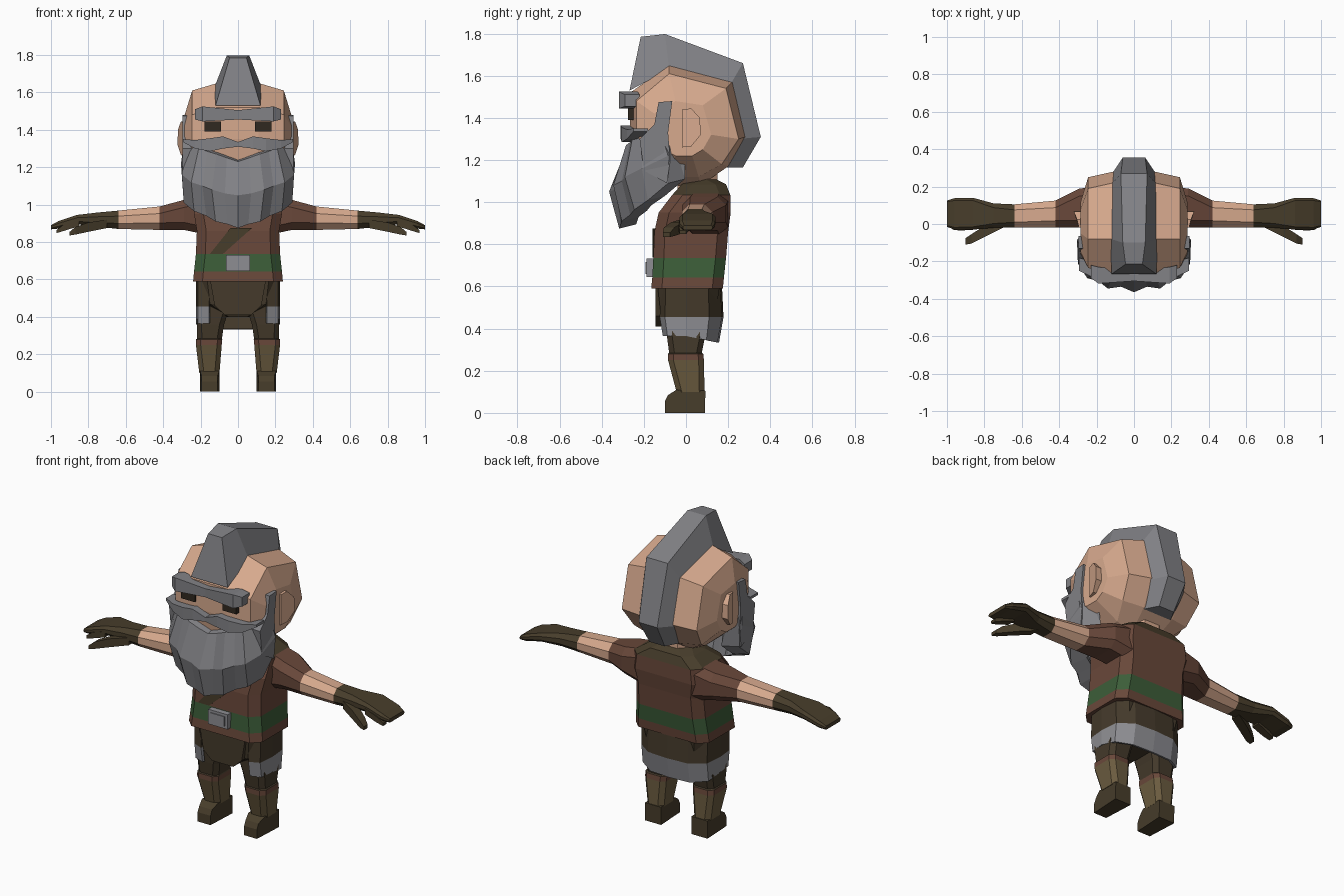
import bpy, bmesh

if "Cube" in bpy.data.objects:
    bpy.data.objects.remove(bpy.data.objects["Cube"])

def mat(name, r, g, b):
    m = bpy.data.materials.new(name)
    m.diffuse_color = (r, g, b, 1)
    m.use_nodes = True
    m.node_tree.nodes["Principled BSDF"].inputs["Base Color"].default_value = m.diffuse_color
    return m

skin = mat("skin", .68, .40, .27)
grey = mat("grey_hair", .22, .22, .235)
steel = mat("steel", .27, .27, .29)
brown = mat("tunic_brown", .14, .064, .042)
green = mat("belt_green", .045, .11, .04)
leather = mat("dark_leather", .064, .047, .024)
cloth = mat("dark_cloth", .058, .042, .024)
boot = mat("boot_tan", .145, .105, .05)
black = mat("eye_dark", .03, .022, .014)

def finish(name, bm, mats, rule=None, mirror=False):
    bmesh.ops.recalc_face_normals(bm, faces=bm.faces)
    if rule:
        for f in bm.faces:
            f.material_index = rule(f.calc_center_median())
    me = bpy.data.meshes.new(name)
    bm.to_mesh(me)
    bm.free()
    for m in mats:
        me.materials.append(m)
    ob = bpy.data.objects.new(name, me)
    bpy.context.collection.objects.link(ob)
    if mirror:
        md = ob.modifiers.new("mirror", 'MIRROR')
        md.use_mirror_merge = False
    return ob

def loft(name, rings, mats, rule=None, mirror=False, caps=True):
    """Skin equal-length point rings into a closed tube."""
    bm = bmesh.new()
    vs = [[bm.verts.new(p) for p in r] for r in rings]
    n = len(vs[0])
    for a, b in zip(vs, vs[1:]):
        for i in range(n):
            j = (i + 1) % n
            bm.faces.new((a[i], a[j], b[j], b[i]))
    if caps:
        bm.faces.new(vs[0])
        bm.faces.new(vs[-1])
    return finish(name, bm, mats, rule, mirror)

def rect(a0, a1, b0, b1, c=0):
    """Rectangle, with chamfered corners when c > 0."""
    if c == 0:
        return [(a0, b0), (a1, b0), (a1, b1), (a0, b1)]
    return [(a0 + c, b0), (a1 - c, b0), (a1, b0 + c), (a1, b1 - c),
            (a1 - c, b1), (a0 + c, b1), (a0, b1 - c), (a0, b0 + c)]

def at_x(x, pts):
    return [(x, u, v) for u, v in pts]

def at_z(z, pts):
    return [(u, v, z) for u, v in pts]

def prism_x(name, pts, x0, x1, m, mirror=True):
    return loft(name, [at_x(x0, pts), at_x(x1, pts)], [m], mirror=mirror)

def prism_y(name, pts, y0, y1, m, mirror=False):
    return loft(name, [[(u, y, v) for u, v in pts] for y in (y0, y1)], [m], mirror=mirror)

# head: side profiles lofted across the width
mid = [(-.265, 1.52), (-.08, 1.65), (.22, 1.57), (.28, 1.31), (.2, 1.17),
       (.07, 1.08), (-.09, 1.08), (-.24, 1.18), (-.265, 1.35)]
side = [(-.235, 1.48), (-.08, 1.61), (.19, 1.54), (.25, 1.30), (.17, 1.18),
        (.06, 1.12), (-.08, 1.12), (-.2, 1.22), (-.235, 1.35)]
temple = [(-.15, 1.42), (-.05, 1.48), (.08, 1.46), (.12, 1.32), (.08, 1.25),
          (.03, 1.22), (-.05, 1.22), (-.13, 1.26), (-.16, 1.35)]

def head_ring(x, pts):
    return [(x * (.68 if v < 1.15 else .9 if v < 1.2 else 1), u, v) for u, v in pts]

loft("head", [head_ring(x, p) for x, p in
              ((-.285, temple), (-.245, side), (-.11, mid),
               (.11, mid), (.245, side), (.285, temple))], [skin])

# ears, flared toward the back
ear = [(-.02, 1.44), (.025, 1.445), (.066, 1.40), (.07, 1.32), (.025, 1.265), (-.02, 1.26)]
loft("ear", [at_x(.25, ear), [(.295 + max(u, 0) * .4, u, v) for u, v in ear]], [skin], mirror=True)

# crest of hair: (outer y, z, half width), (inner y, z, half width)
crest = [((-.215, 1.785, .045), (-.268, 1.53, .12)), ((-.1, 1.798, .06), (-.08, 1.63, .125)),
         ((.27, 1.66, .07), (.2, 1.54, .13)), ((.355, 1.31, .06), (.25, 1.30, .13)),
         ((.27, 1.165, .05), (.18, 1.165, .10))]
loft("hair_crest", [[(-b[2], b[0], b[1]), (-a[2], a[0], a[1]), (a[2], a[0], a[1]), (b[2], b[0], b[1])]
                    for a, b in crest], [grey])

# eyes
prism_y("eye", rect(.09, .18, 1.39, 1.445), -.275, -.22, black, True)

# brow and moustache: x, y0, y1, z0, z1
def bar(name, half):
    full = [(-s[0],) + s[1:] for s in reversed(half) if s[0] > 0] + half
    loft(name, [at_x(s[0], rect(*s[1:])) for s in full], [grey])

bar("brow", [(0, -.305, -.25, 1.455, 1.505), (.19, -.318, -.23, 1.445, 1.525),
             (.23, -.29, -.22, 1.455, 1.51)])
bar("moustache", [(0, -.305, -.24, 1.31, 1.335), (.08, -.31, -.24, 1.30, 1.365),
                  (.15, -.305, -.23, 1.285, 1.355), (.23, -.28, -.20, 1.30, 1.345),
                  (.295, -.25, -.18, 1.335, 1.35)])

# beard: pleated columns of top, middle and bottom points
cols = [((0, -.28, 1.23), (0, -.365, 1.05), (0, -.317, .875)),
        ((.06, -.285, 1.25), (.07, -.335, 1.06), (.055, -.31, .895)),
        ((.115, -.285, 1.27), (.14, -.345, 1.08), (.12, -.305, .91)),
        ((.165, -.265, 1.285), (.19, -.305, 1.10), (.17, -.265, .94)),
        ((.21, -.255, 1.30), (.25, -.29, 1.12), (.235, -.245, .965)),
        ((.26, -.20, 1.32), (.30, -.21, 1.16), (.29, -.18, 1.01)),
        ((.285, -.13, 1.36), (.305, -.085, 1.22), (.285, -.085, 1.09))]
cols = [tuple((-x, y, z) for x, y, z in c) for c in cols[:0:-1]] + cols
loft("beard", [list(c) + [(x * .8, y + .08, z + .02) for x, y, z in reversed(c)] for c in cols], [grey])
prism_x("sideburn", [(-.13, 1.475), (-.065, 1.48), (-.085, 1.33), (-.075, 1.2), (-.09, 1.09),
                     (-.2, 1.15), (-.22, 1.30), (-.15, 1.37)], .24, .298, grey)

# neck
loft("neck", [at_z(z, rect(-.1, .1, -.04, .15, .05)) for z in (1.04, 1.16)], [skin])

# tunic with belt stripe and collar
body = [(.59, .24, -.165, .175), (.643, .235, -.16, .18), (.735, .225, -.155, .19),
        (.86, .22, -.15, .2), (.95, .235, -.13, .212), (1.035, .225, -.065, .21),
        (1.085, .15, -.02, .19), (1.11, .10, .03, .14)]
loft("tunic", [at_z(z, rect(-h, h, a, b, .05)) for z, h, a, b in body], [brown, green, leather],
     lambda c: 2 if c.z > 1.04 else 1 if .645 < c.z < .73 else 0)
prism_y("chest_strap", [(-.15, .737), (-.08, .737), (.075, .875), (-.04, .875)], -.158, -.13, leather)
prism_y("buckle", rect(-.063, .063, .645, .732), -.188, -.14, steel)
prism_y("buckle_plate", rect(-.045, .045, .66, .717), -.193, -.187, steel)

# arms: sleeve, bare forearm and glove
arm = [(.17, .0, .2, .84, 1.05), (.29, -.02, .19, .865, 1.025), (.42, -.02, .125, .865, .99),
       (.64, -.02, .105, .87, .968), (.75, -.02, .11, .882, .958), (.86, -.03, .14, .895, .945),
       (.96, -.03, .138, .872, .912), (1.0, -.015, .125, .868, .89)]
loft("arm", [at_x(x, rect(a, b, c, d, min(.04, (d - c) * .3))) for x, a, b, c, d in arm],
     [brown, skin, leather], lambda c: 0 if c.x < .42 else 1 if c.x < .64 else 2, True)
thumb = [(.70, -.02, .04, .875, .92), (.80, -.07, -.01, .855, .905),
         (.87, -.105, -.055, .84, .88), (.90, -.11, -.075, .835, .855)]
loft("thumb", [at_x(x, rect(a, b, c, d)) for x, a, b, c, d in thumb], [leather], mirror=True)
finger = [(.85, -.03, .02, .885, .92), (.93, -.035, .01, .86, .895), (.97, -.03, .0, .848, .865)]
loft("finger", [at_x(x, rect(a, b, c, d)) for x, a, b, c, d in finger], [leather], mirror=True)

# hips and front flap
loft("hips", [at_z(.6, rect(-.215, .215, -.135, .16, .05)),
              at_z(.47, rect(-.2, .2, -.12, .14, .05)),
              at_z(.40, rect(-.09, .09, -.08, .09, .04))], [cloth])
prism_y("front_flap", [(-.15, .6), (.15, .6), (.125, .46), (.07, .41), (-.07, .41), (-.125, .46)],
        -.145, -.09, cloth)

# skirt open at the front, with a grey band along the hem
bm = bmesh.new()
plan = [(.155, -.125), (.215, -.10), (.225, 0), (.215, .11), (.13, .17), (0, .178)]
plan = plan + [(-x, y) for x, y in plan[-2::-1]]
rows = []
for z, sy, drop in ((.6, .96, 0), (.455, 1, 0), (.365, .88, .1)):
    rows.append([bm.verts.new((x, y * sy, z - drop * max(y, 0) * 1.8)) for x, y in plan])
for a, b in zip(rows, rows[1:]):
    for i in range(len(plan) - 1):
        bm.faces.new((a[i], a[i + 1], b[i + 1], b[i]))
skirt = finish("skirt", bm, [cloth, steel, cloth], lambda c: 1 if c.z < .45 else 0)
if sum(p.normal.dot(p.center * 1) * (abs(p.center.x) > .2) for p in skirt.data.polygons) < 0:
    skirt.data.flip_normals()
sol = skirt.modifiers.new("thickness", 'SOLIDIFY')
sol.thickness = .015
sol.material_offset = 2

# legs: trousers, cuff band and boot shaft
leg = [(.50, .12, .09, -.1, .1), (.36, .147, .073, -.09, .09), (.285, .152, .066, -.08, .075),
       (.28, .154, .07, -.085, .082), (.25, .156, .069, -.085, .085), (.10, .153, .054, -.045, .088)]
loft("leg", [at_z(z, rect(c - h, c + h, a, b, .025)) for z, c, h, a, b in leg],
     [cloth, brown, boot], lambda c: 0 if c.z > .281 else 1 if c.z > .25 else 2, True)

# feet
foot = [(-.1, 0), (.09, 0), (.092, .105), (-.045, .11), (-.085, .085), (-.1, .055)]
loft("foot", [[(.152 + s * (.052 if u > -.08 else .042), u, v) for u, v in foot]
              for s in (-1, 1)], [leather], mirror=True)
